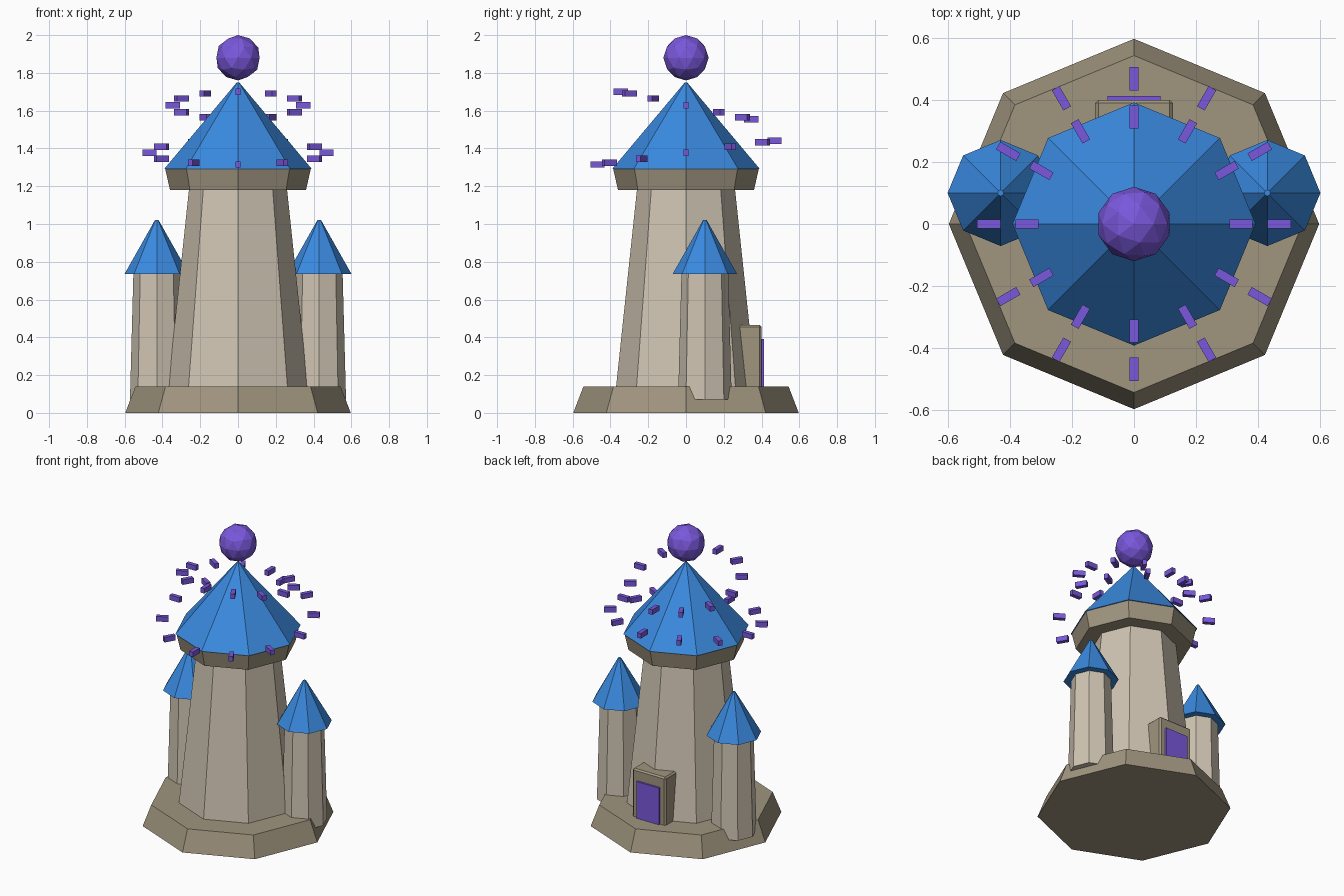
import bpy, bmesh
from math import radians, cos, sin
from mathutils import Matrix

cube = bpy.data.objects.get("Cube")
if cube:
    bpy.data.objects.remove(cube, do_unlink=True)


def make_material(name, hex_colour):
    srgb = [int(hex_colour[i:i + 2], 16) / 255 for i in (0, 2, 4)]
    linear = [c / 12.92 if c <= 0.04045 else ((c + 0.055) / 1.055) ** 2.4 for c in srgb]
    mat = bpy.data.materials.new(name)
    mat.use_nodes = True
    mat.diffuse_color = (*linear, 1)
    mat.node_tree.nodes["Principled BSDF"].inputs["Base Color"].default_value = (*linear, 1)
    return mat


pale_stone = make_material("pale_stone", "CFC4B2")
dark_stone = make_material("dark_stone", "A0957F")
roof_blue = make_material("roof_blue", "3A8AE0")
magic_purple = make_material("magic_purple", "7A58DC")


def finish(name, bm, mat):
    bmesh.ops.recalc_face_normals(bm, faces=bm.faces)
    mesh = bpy.data.meshes.new(name)
    bm.to_mesh(mesh)
    bm.free()
    mesh.materials.append(mat)
    obj = bpy.data.objects.new(name, mesh)
    bpy.context.scene.collection.objects.link(obj)
    return obj


def octagon(name, mat, z0, z1, r0, r1, x=0, y=0):
    """Tapered eight-sided block with corners on the axes."""
    bm = bmesh.new()
    bmesh.ops.create_cone(bm, cap_ends=True, segments=8, radius1=r0, radius2=r1,
                          depth=z1 - z0, matrix=Matrix.Translation((x, y, (z0 + z1) / 2)))
    return finish(name, bm, mat)


def box(name, mat, centre, size, angle=0):
    bm = bmesh.new()
    bmesh.ops.create_cube(bm, size=1, matrix=Matrix.Translation(centre)
                          @ Matrix.Rotation(angle, 4, "Z") @ Matrix.Diagonal((*size, 1)))
    return finish(name, bm, mat)


# Main tower
octagon("base", dark_stone, 0, 0.14, 0.597, 0.543)
octagon("tower", pale_stone, 0.14, 1.18, 0.37, 0.26)
octagon("collar", dark_stone, 1.18, 1.29, 0.36, 0.385)
octagon("main_roof", roof_blue, 1.29, 1.75, 0.392, 0.006)

# Side turrets
for side, x in (("left", 0.43), ("right", -0.43)):
    octagon(side + "_turret", pale_stone, 0.07, 0.735, 0.142, 0.124, x, 0.1)
    octagon(side + "_turret_roof", roof_blue, 0.735, 1.02, 0.171, 0.01, x, 0.1)

# Doorway on the back
frame = box("door_frame", dark_stone, (0, 0.325, 0.29), (0.25, 0.15, 0.35))
bevel = frame.modifiers.new("bevel", "BEVEL")
bevel.width = 0.01
bevel.segments = 1
box("door", magic_purple, (0, 0.4, 0.265), (0.17, 0.025, 0.25))

# Orb above the roof
bm = bmesh.new()
bmesh.ops.create_icosphere(bm, subdivisions=2, radius=0.12,
                           matrix=Matrix.Translation((0, 0, 1.88)))
finish("orb", bm, magic_purple)

# Two tilted rings of floating shards
for ring, radius, height, slope in (("upper", 0.345, 1.628, -0.21),
                                    ("lower", 0.468, 1.378, 0.135)):
    for i in range(12):
        a = radians(30 * i)
        x, y = radius * cos(a), radius * sin(a)
        box(f"{ring}_shard_{i + 1}", magic_purple, (x, y, height + slope * y),
            (0.075, 0.028, 0.034), a)
